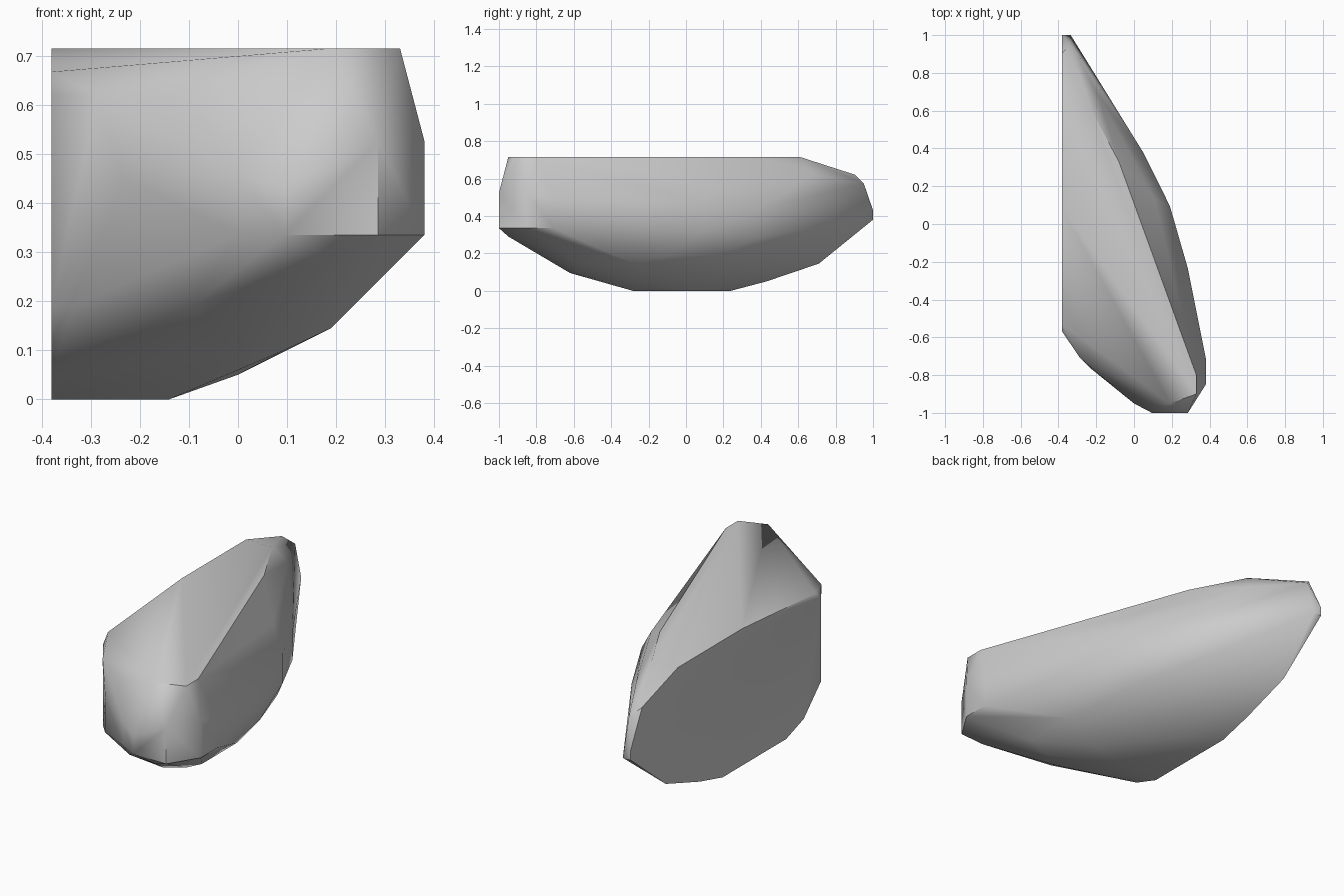
import bpy, bmesh, math

cube = bpy.data.objects.get("Cube")
if cube:
    bpy.data.objects.remove(cube, do_unlink=True)

stone = bpy.data.materials.new("stone_grey")
stone.use_nodes = True
GREY = (0.6, 0.6, 0.6, 1)
stone.diffuse_color = GREY
stone.node_tree.nodes["Principled BSDF"].inputs["Base Color"].default_value = GREY

CUT = -0.38    # plane of the flat cut side
TOP = 0.715    # height of the flat top
LIP = 0.335    # height of the ledge round the nose
TAIL = -0.335  # plane of the narrow tail edge

# outline of the flat cut side (y, z)
cut = [(CUT, y, z) for y, z in (
    (-.53, .667), (.08, TOP), (.61, TOP), (.905, .62), (1, .43), (1, .38), (.71, .145),
    (.43, .05), (.24, 0), (-.285, 0), (-.43, .05), (-.57, .19), (-.57, .62))]
# rim of the top (x, y)
top = [(x, y, TOP) for x, y in (
    (.19, -.95), (.33, -.9), (.33, -.8), (.07, -.1), (-.08, .33), (-.23, .61))]
# ledge round the nose (x, y)
lip = [(x, y, LIP) for x, y in ((0, -.95), (.095, -1), (.285, -1), (.38, -.85), (.38, -.71))]
# upper nose and its slanted left side
nose = [(.285, -1, .525), (.38, -.85, .525), (.38, -.71, .49), (.095, -1, .43),
        (0, -.95, .46), (-.1, -.84, .61), (-.285, -.71, .62), (-.235, -.76, .45)]
# bulging flank: shoulder, widest band, lower edge
shoulder = [(.19, -.22, .62), (.11, .13, .59), (-.19, .68, .62)]
band = [(x, y, z) for x, y, heights in (
    (.285, -.235, (.34, .48)), (.19, .095, (.31, .47)), (.048, .38, (.286, .43)))
    for z in heights]
lower = [(.19, -.095, .19), (.095, .19, .19)]
# tail and underside
tail = [(TAIL, 1, .38), (TAIL, .95, .575)]
under = [(-.14, -.285, 0), (-.14, .05, 0), (0, -.28, .05), (0, -.62, .095), (.095, -.57, .1),
         (.19, -.57, .145), (.19, -.28, .145), (.19, -.95, .29), (-.095, -.76, .19),
         (TAIL, -.62, .19)]

# wrap the points in one convex chunk
bm = bmesh.new()
for p in cut + top + lip + nose + shoulder + band + lower + tail + under:
    bm.verts.new(p)
hull = bmesh.ops.convex_hull(bm, input=bm.verts[:])
loose = {v for v in hull["geom_interior"] + hull["geom_unused"]
         if isinstance(v, bmesh.types.BMVert) and v.is_valid}
bmesh.ops.delete(bm, geom=list(loose), context="VERTS")
bmesh.ops.recalc_face_normals(bm, faces=bm.faces[:])

mesh = bpy.data.meshes.new("rock")
bm.to_mesh(mesh)
bm.free()
rock = bpy.data.objects.new("rock", mesh)
bpy.context.collection.objects.link(rock)
mesh.materials.append(stone)

# soft facets, crisp cut edges
bpy.ops.object.select_all(action="DESELECT")
rock.select_set(True)
bpy.context.view_layer.objects.active = rock
bpy.ops.object.shade_smooth_by_angle(angle=math.radians(45))
